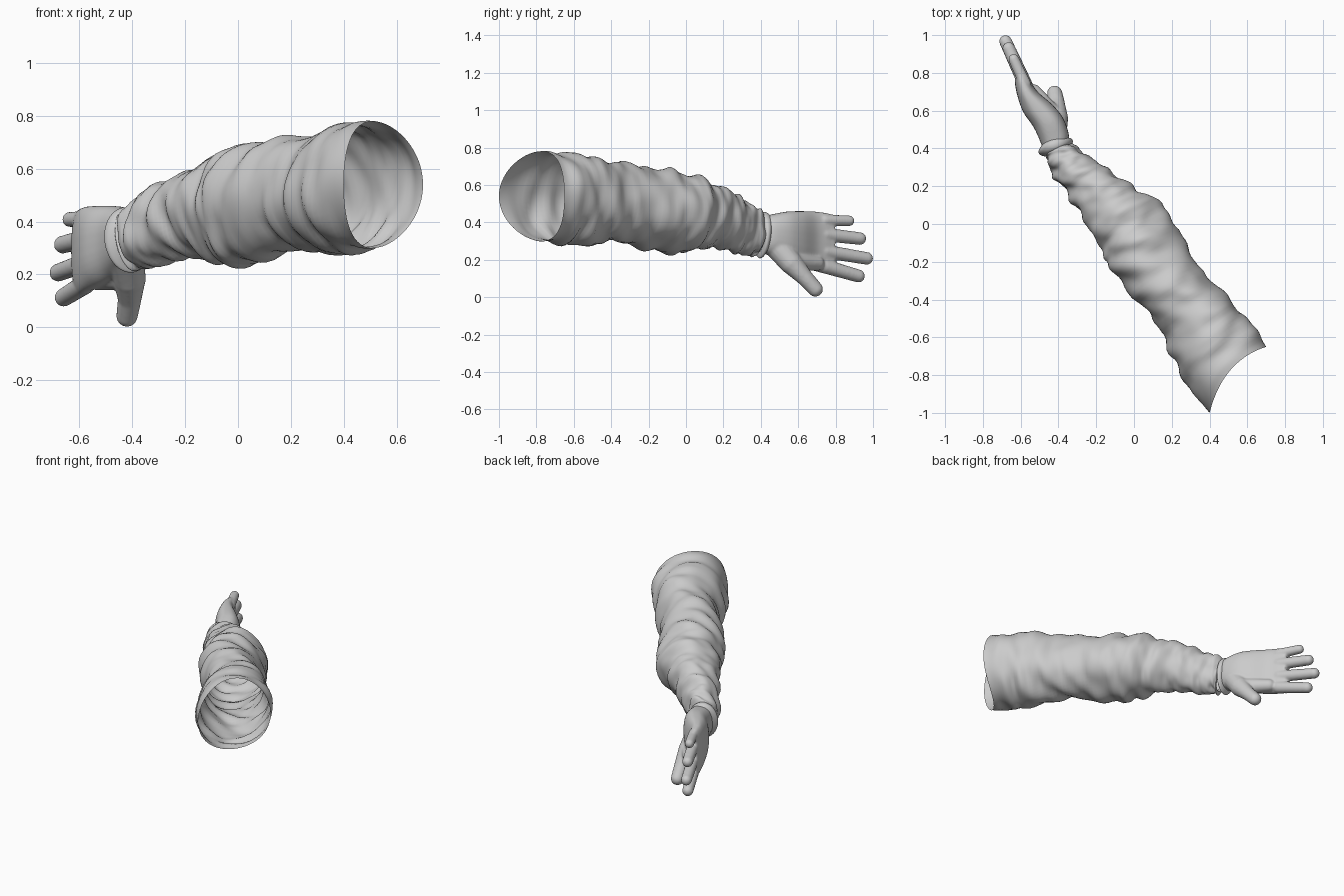
import bpy, bmesh, math
from mathutils import Vector, noise

if "Cube" in bpy.data.objects:
    bpy.data.objects.remove(bpy.data.objects["Cube"])

FWD = Vector((-0.61, 0.79, 0))   # shoulder-to-hand direction


def catmull(rows, t):
    i = min(int(t), len(rows) - 2)
    f = t - i
    a, b, c, d = (rows[max(0, min(len(rows) - 1, k))] for k in (i - 1, i, i + 1, i + 2))
    return [0.5 * (2*q + (r-p)*f + (2*p-5*q+4*r-s)*f*f + (3*q-p-3*r+s)*f**3)
            for p, q, r, s in zip(a, b, c, d)]


def loft(bm, rows, per, segs, lean, bow=0, fold=0, power=1, caps=False):
    """Tube through rows of (left x, left y, right x, right y, low z, high z)."""
    rings, n = [], (len(rows) - 1) * per
    for k in range(n + 1):
        t = k / per
        lx, ly, rx, ry, lo, hi = catmull(rows, t)
        c = Vector(((lx+rx)/2, (ly+ry)/2, (lo+hi)/2))
        side, hh = Vector(((rx-lx)/2, (ry-ly)/2, 0)), (hi-lo)/2
        fade = min(1, t / 0.8, (n - k) / per / 0.8)
        ring = []
        for j in range(segs):
            a = 2 * math.pi * j / segs
            ca, sa = math.cos(a), math.sin(a)
            u, v = (math.copysign(abs(x)**power, x) for x in (ca, sa))
            w = 0
            if fold:
                w = noise.noise(Vector((ca, sa, (t + 0.35*ca + 0.15*sa) * 1.9)))
                w = fold * fade * (w + 0.5 * noise.noise(Vector((ca*1.5, sa*1.5, t*3.3 + 9))))
            s = 1 + w / max(hh, 0.1)
            p = c + side*u*s + Vector((0, 0, hh*v*s))
            p += FWD * (lean*t/(len(rows)-1)*hh*v + bow*v*v*max(0, 1 - t/1.2))
            ring.append(bm.verts.new(p))
        rings.append(ring)
    for r0, r1 in zip(rings, rings[1:]):
        for j in range(segs):
            bm.faces.new((r0[j], r0[(j+1) % segs], r1[(j+1) % segs], r1[j]))
    if caps:
        bm.faces.new(rings[0])
        bm.faces.new(rings[-1])
    bmesh.ops.recalc_face_normals(bm, faces=bm.faces)


def limb(bm, points):
    """Chain of rounded cone pieces through (x, y, z, radius)."""
    from mathutils import Matrix
    for x, y, z, r in points:
        bmesh.ops.create_uvsphere(bm, u_segments=16, v_segments=12, radius=r,
                                  matrix=Matrix.Translation((x, y, z)))
    for p, q in zip(points, points[1:]):
        a, b = Vector(p[:3]), Vector(q[:3])
        m = Matrix.Translation((a+b)/2) @ (b-a).to_track_quat('Z', 'Y').to_matrix().to_4x4()
        bmesh.ops.create_cone(bm, cap_ends=True, segments=16, radius1=p[3], radius2=q[3],
                              depth=(b-a).length, matrix=m)


def finish(bm, name):
    me = bpy.data.meshes.new(name)
    bm.to_mesh(me)
    bm.free()
    ob = bpy.data.objects.new(name, me)
    bpy.context.collection.objects.link(ob)
    for f in me.polygons:
        f.use_smooth = True
    return ob


# sleeve: open wrinkled tube
bm = bmesh.new()
loft(bm, [(0.40, -1.00, 0.70, -0.65, 0.30, 0.78),
          (0.25, -0.81, 0.60, -0.50, 0.285, 0.775),
          (0.16, -0.59, 0.48, -0.37, 0.285, 0.735),
          (0.03, -0.42, 0.345, -0.22, 0.295, 0.71),
          (-0.12, -0.26, 0.23, -0.03, 0.25, 0.685),
          (-0.17, -0.13, 0.13, 0.12, 0.24, 0.65),
          (-0.25, 0.00, 0.00, 0.19, 0.26, 0.615),
          (-0.33, 0.13, -0.13, 0.285, 0.255, 0.565),
          (-0.42, 0.25, -0.24, 0.36, 0.235, 0.50),
          (-0.46, 0.33, -0.32, 0.42, 0.215, 0.45),
          (-0.455, 0.36, -0.35, 0.42, 0.235, 0.43)],
     10, 56, 0.3, bow=0.065, fold=0.028)
finish(bm, "sleeve")

# rolled cuff at the wrist
bm = bmesh.new()
loft(bm, [(-0.46, 0.355, -0.35, 0.415, 0.24, 0.43),
          (-0.495, 0.365, -0.325, 0.43, 0.21, 0.452),
          (-0.505, 0.385, -0.33, 0.45, 0.212, 0.452),
          (-0.48, 0.42, -0.365, 0.46, 0.24, 0.43)], 5, 48, 0.2)
finish(bm, "cuff")

# hand: palm, fingers and thumb fused into one skin
bm = bmesh.new()
loft(bm, [(-0.475, 0.37, -0.35, 0.42, 0.235, 0.43),
          (-0.49, 0.42, -0.345, 0.475, 0.225, 0.44),
          (-0.53, 0.51, -0.375, 0.56, 0.19, 0.457),
          (-0.585, 0.59, -0.43, 0.63, 0.16, 0.46),
          (-0.615, 0.67, -0.51, 0.70, 0.14, 0.458),
          (-0.63, 0.74, -0.55, 0.76, 0.125, 0.45),
          (-0.63, 0.78, -0.575, 0.80, 0.135, 0.44)],
     5, 32, 0, power=0.8, caps=True)
for y0, z0, y1, z1, r in ((0.74, 0.41, 0.872, 0.408, 0.029), (0.74, 0.335, 0.93, 0.313, 0.034),
                          (0.74, 0.245, 0.967, 0.207, 0.034), (0.74, 0.165, 0.922, 0.113, 0.035)):
    fx = lambda y: -0.585 - 0.46 * (y - 0.76)
    limb(bm, [(fx(y0), y0, z0, r * 1.1), (fx(y1), y1, z1, r)])
limb(bm, [(-0.425, 0.49, 0.27, 0.07), (-0.41, 0.56, 0.185, 0.062),
          (-0.41, 0.635, 0.105, 0.045), (-0.42, 0.692, 0.043, 0.041)])
limb(bm, [(-0.43, 0.58, 0.19, 0.05), (-0.53, 0.70, 0.18, 0.04)])
hand = finish(bm, "hand")
mod = hand.modifiers.new("fuse", 'REMESH')
mod.mode = 'VOXEL'
mod.voxel_size = 0.007
mod.use_smooth_shade = True
mod = hand.modifiers.new("soften", 'SMOOTH')
mod.factor = 0.5
mod.iterations = 6
